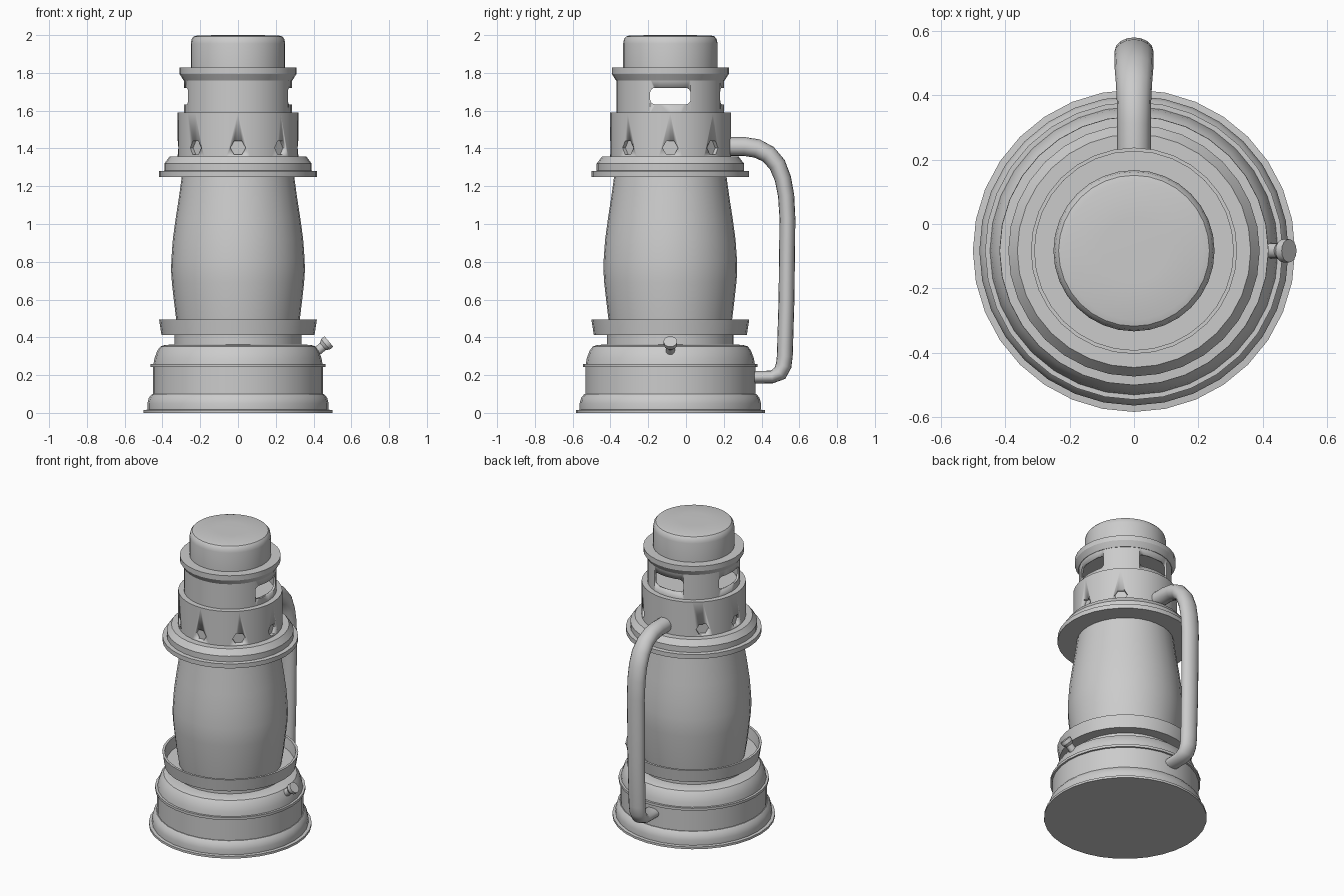
import bpy, bmesh
from math import sin, cos, pi, radians
from mathutils import Vector, Matrix

if "Cube" in bpy.data.objects:
    bpy.data.objects.remove(bpy.data.objects["Cube"])

CY = -0.083   # y of the lantern axis
SEG = 32


def finish(name, bm, angle=30):
    bmesh.ops.recalc_face_normals(bm, faces=bm.faces)
    me = bpy.data.meshes.new(name)
    bm.to_mesh(me)
    bm.free()
    ob = bpy.data.objects.new(name, me)
    bpy.context.collection.objects.link(ob)
    bpy.ops.object.select_all(action='DESELECT')
    ob.select_set(True)
    bpy.context.view_layer.objects.active = ob
    bpy.ops.object.shade_smooth_by_angle(angle=radians(angle))
    return ob


def loft(bm, rings, closed=False):
    """Skin rings of points; cap the ends, or join last to first."""
    vs = [[bm.verts.new(p) for p in r] for r in rings]
    pairs = list(zip(vs, vs[1:])) + ([(vs[-1], vs[0])] if closed else [])
    for a, b in pairs:
        for i in range(len(a)):
            j = (i + 1) % len(a)
            bm.faces.new((a[i], a[j], b[j], b[i]))
    if not closed:
        bm.faces.new(vs[0])
        bm.faces.new(vs[-1])


def lathe(name, profile, matrix=Matrix.Translation((0, CY, 0)), seg=SEG, closed=False):
    bm = bmesh.new()
    loft(bm, [[matrix @ Vector((r * cos(2 * pi * i / seg), r * sin(2 * pi * i / seg), z))
               for i in range(seg)] for r, z in profile], closed)
    return finish(name, bm)


def cut(target, cutter):
    mod = target.modifiers.new("cut", 'BOOLEAN')
    mod.object = cutter
    mod.solver = 'EXACT'
    cutter.hide_render = True
    cutter.hide_viewport = True


# fuel tank base with neck
lathe("tank_base", [(.5, 0), (.5, .015), (.48, .017), (.48, .05), (.472, .08), (.455, .1),
                    (.45, .1), (.45, .243), (.462, .243), (.462, .26), (.447, .26),
                    (.442, .29), (.427, .33), (.41, .352), (.385, .36), (.335, .362),
                    (.335, .42)])

# open cup holding the globe
lathe("globe_cup", [(.405, .412), (.418, .495), (.403, .495), (.393, .425)])

# glass globe
lathe("globe", [(.315, .42), (.328, .5), (.34, .6), (.35, .69), (.354, .75), (.353, .81),
                (.345, .92), (.33, 1.03), (.313, 1.14), (.297, 1.255)])

# hood with flange
hood = lathe("hood", [(.29, 1.25), (.417, 1.25), (.417, 1.28), (.39, 1.282), (.39, 1.32),
                      (.362, 1.357), (.32, 1.357), (.32, 1.59), (.27, 1.59)])

# hexagonal air holes, the back one is taken by the handle
bm = bmesh.new()
for k in range(8):
    if k == 2:
        continue
    m = (Matrix.Translation((0, CY, 1.403)) @ Matrix.Rotation(k * pi / 4, 4, 'Z')
         @ Matrix.Translation((.34, 0, 0)) @ Matrix.Rotation(pi / 2, 4, 'Y'))
    bmesh.ops.create_cone(bm, cap_ends=True, segments=6, radius1=.041, radius2=.041,
                          depth=.09, matrix=m @ Matrix.Rotation(pi / 6 * 3 + pi / 2, 4, 'Z'))
cut(hood, finish("air_hole_cutter", bm))

# vent tube with three rounded slots
vent = lathe("vent_tube", [(.285, 1.58), (.285, 1.775), (.27, 1.775), (.27, 1.58)], closed=True)


def slot(name, size, loc, axis):
    bm = bmesh.new()
    bmesh.ops.create_cube(bm, size=1, matrix=Matrix.Translation(loc) @ Matrix.Diagonal((*size, 1)))
    edges = [e for e in bm.edges
             if abs((e.verts[0].co - e.verts[1].co).normalized()[axis]) > .9]
    bmesh.ops.bevel(bm, geom=edges, offset=.027, segments=4, profile=.5, affect='EDGES')
    cut(vent, finish(name, bm))


slot("side_slot_cutter", (.8, .214, .088), (0, CY, 1.677), 0)
slot("back_slot_cutter", (.214, .3, .088), (0, CY + .3, 1.677), 1)

# chimney cap with flared rim
lathe("chimney_cap", [(.28, 1.76), (.288, 1.76), (.31, 1.795), (.31, 1.828), (.25, 1.828),
                      (.25, 1.955), (.245, 1.98), (.234, 1.993), (.215, 1.998), (.1, 2.0)])

# carrying handle: y, z, half depth, half width along the path
path = [(.20, 1.41, .05, .052), (.31, 1.41, .05, .052), (.375, 1.4, .05, .053),
        (.435, 1.37, .048, .056), (.483, 1.315, .046, .06), (.513, 1.24, .044, .061),
        (.53, 1.15, .043, .061), (.537, 1.03, .042, .06), (.532, .6, .042, .058),
        (.523, .3, .042, .056), (.517, .25, .042, .055), (.497, .21, .041, .054),
        (.455, .19, .034, .052), (.34, .188, .033, .05)]
bm = bmesh.new()
rings = []
for i, (y, z, d, w) in enumerate(path):
    a, b = path[max(i - 1, 0)], path[min(i + 1, len(path) - 1)]
    t = Vector((0, b[0] - a[0], b[1] - a[1])).normalized()
    n = Vector((0, -t.z, t.y))
    rings.append([Vector((w * cos(2 * pi * k / 16), y, z)) + n * d * sin(2 * pi * k / 16)
                  for k in range(16)])
loft(bm, rings)
finish("handle", bm, 50)

# wick knob tilted outward
tilt = Matrix.Translation((.40, CY, .31)) @ Matrix.Rotation(radians(50), 4, 'Y')
lathe("wick_knob", [(.024, 0), (.024, .065), (.036, .082), (.036, .106)], tilt, 16)
